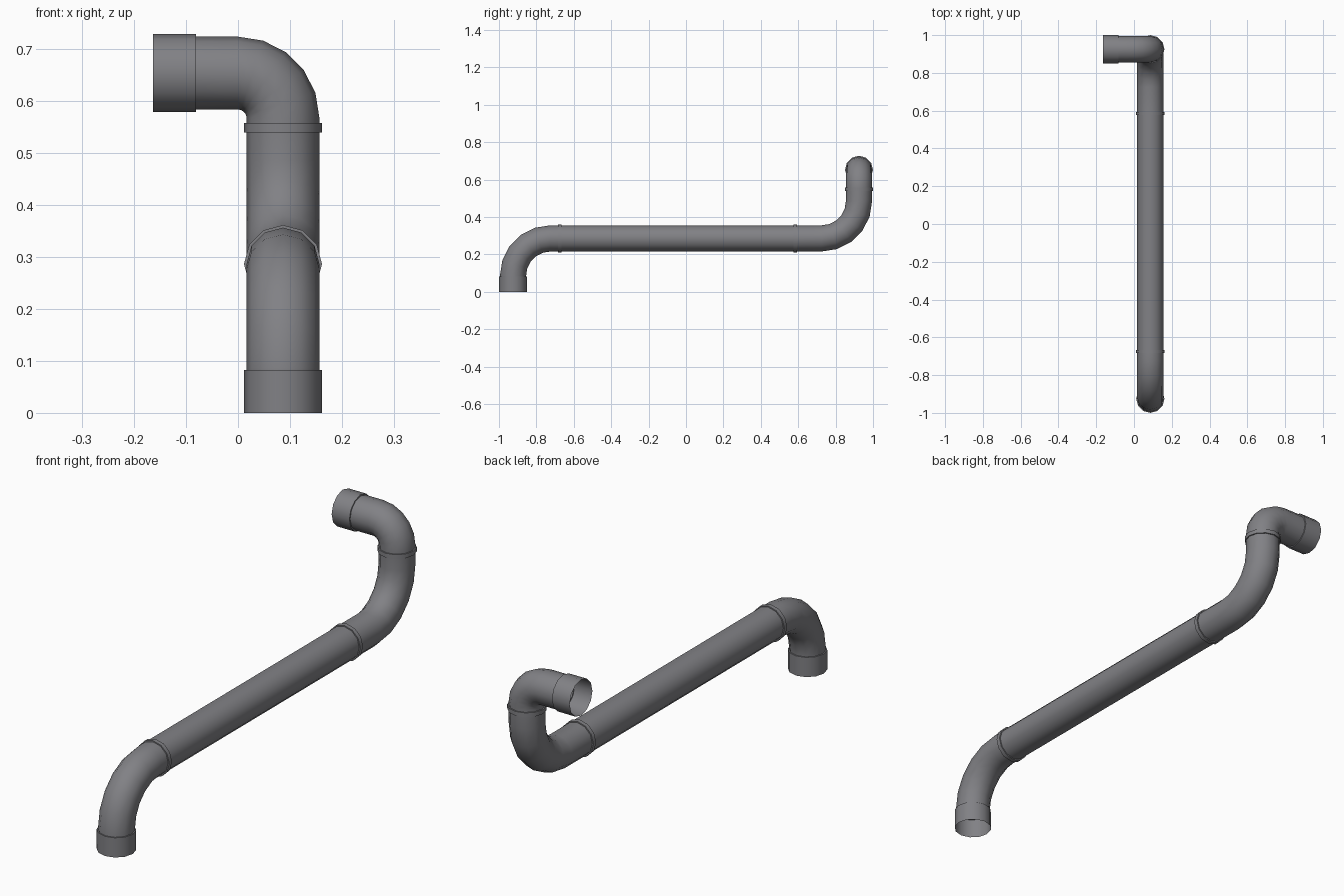
import bpy, bmesh, math
from mathutils import Vector

if "Cube" in bpy.data.objects:
    bpy.data.objects.remove(bpy.data.objects["Cube"])

SIDES = 12
R, RC = 0.07, 0.075            # pipe radius, collar radius
X0, ZH, YE = 0.0865, 0.286, 0.925
X, Y, Z = Vector((1, 0, 0)), Vector((0, 1, 0)), Vector((0, 0, 1))

grey = bpy.data.materials.new("pipe grey")
grey.diffuse_color = (0.22, 0.22, 0.235, 1)
grey.use_nodes = True
grey.node_tree.nodes["Principled BSDF"].inputs["Base Color"].default_value = grey.diffuse_color


def tube(name, sections, b):
    """Open tube through (centre, tangent, radius) sections; b is the fixed side axis."""
    bm = bmesh.new()
    loops = []
    for p, t, r in sections:
        v = t.cross(b)
        loops.append([bm.verts.new(p + r * (b * math.cos(a) + v * math.sin(a)))
                      for a in (2 * math.pi * k / SIDES for k in range(SIDES))])
    for l0, l1 in zip(loops, loops[1:]):
        for j in range(SIDES):
            k = (j + 1) % SIDES
            bm.faces.new((l0[j], l0[k], l1[k], l1[j]))
    me = bpy.data.meshes.new(name)
    bm.to_mesh(me)
    bm.free()
    me.materials.append(grey)
    ob = bpy.data.objects.new(name, me)
    bpy.context.collection.objects.link(ob)
    bpy.ops.object.select_all(action='DESELECT')
    ob.select_set(True)
    bpy.context.view_layer.objects.active = ob
    bpy.ops.object.shade_smooth_by_angle(angle=math.radians(42))
    return ob


def arc(c, e1, e2, rad, n=5):
    """Quarter bend sections from e1 towards e2."""
    out = []
    for i in range(n + 1):
        a = math.pi / 2 * i / n
        out.append((c + rad * (e1 * math.cos(a) + e2 * math.sin(a)),
                    e2 * math.cos(a) - e1 * math.sin(a), R))
    return out


def ring(name, p, t, b, w=0.018):
    h = t * w / 2
    tube(name, [(p - h, t, R - 0.002), (p - h, t, RC), (p + h, t, RC), (p + h, t, R - 0.002)], b)


B = 0.2                        # large bend radius
ring1 = Vector((X0, -0.675, ZH))
ring2 = Vector((X0, 0.585, ZH))
ring3 = Vector((X0, YE, 0.548))

# lower elbow with open socket at the floor
foot = Vector((X0, -YE, 0))
tube("lower_elbow",
     [(foot, Z, RC), (foot + Z * 0.082, Z, RC), (foot + Z * 0.082, Z, R)]
     + arc(Vector((X0, -YE + B, ZH - B)), -Y, Z, B) + [(ring1, Y, R)], X)

# long straight pipe
tube("straight_pipe", [(ring1, Y, R), (ring2, Y, R)], X)

# upward elbow at the back
tube("upward_elbow",
     [(ring2, Y, R)] + arc(Vector((X0, YE - B, ZH + B)), -Z, Y, B) + [(ring3, Z, R)], X)

# tight top elbow with open socket facing left
r3 = 0.0865
end = Vector((-0.163, YE, 0.653))
neck = Vector((-0.081, YE, 0.653))
tube("top_elbow",
     [(ring3, Z, R)] + arc(Vector((X0 - r3, YE, 0.653 - r3)), X, Z, r3)
     + [(neck, -X, R), (neck, -X, RC), (end, -X, RC)], Y)

# joint rings
ring("front_joint_ring", ring1, Y, X)
ring("rear_joint_ring", ring2, Y, X)
ring("upper_joint_ring", ring3, Z, Y)
